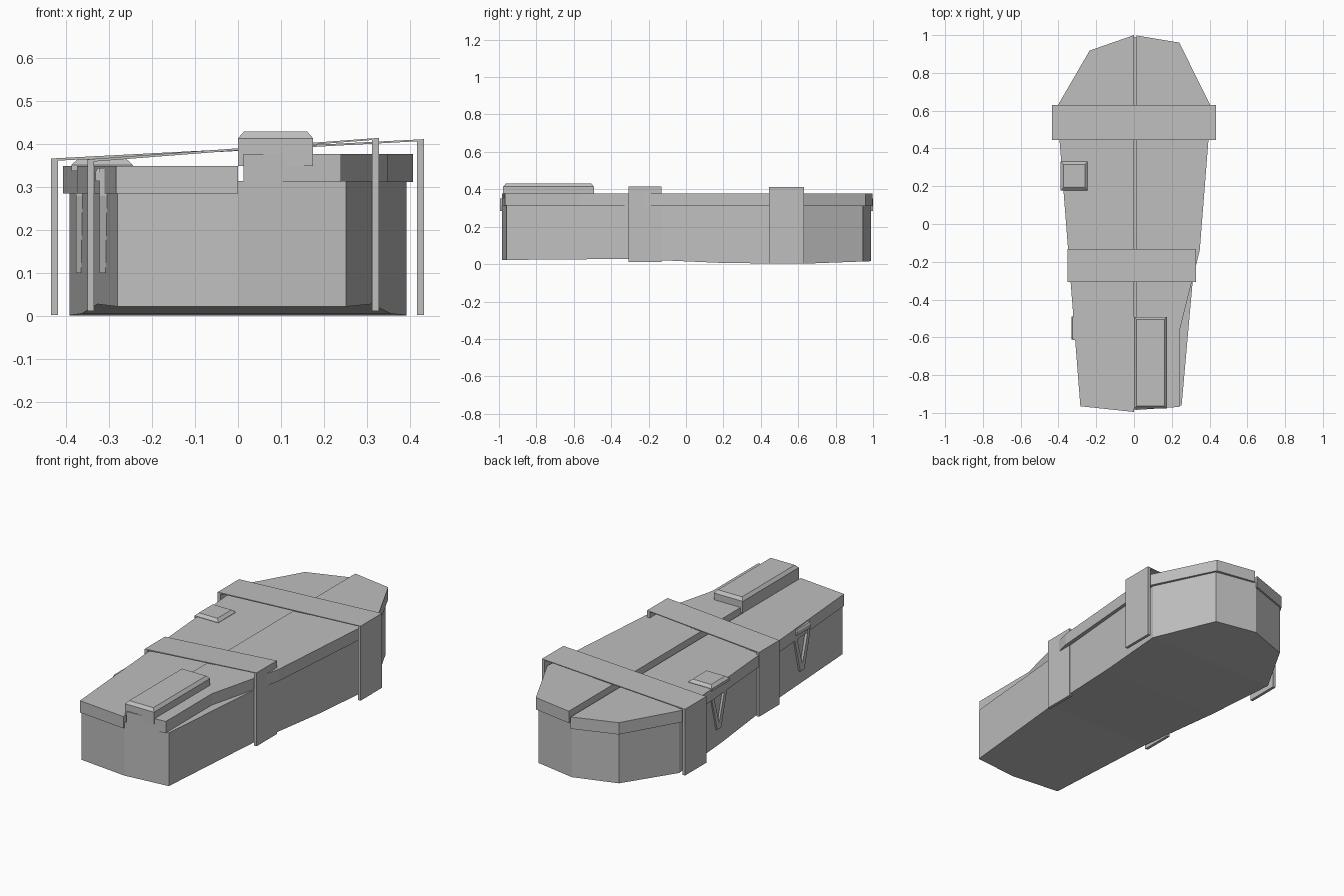
import bpy, bmesh
from mathutils import Vector

if "Cube" in bpy.data.objects:
    bpy.data.objects.remove(bpy.data.objects["Cube"])

grey = bpy.data.materials.new("stone grey")
grey.diffuse_color = (0.52, 0.52, 0.52, 1)
grey.use_nodes = True
grey.node_tree.nodes["Principled BSDF"].inputs["Base Color"].default_value = grey.diffuse_color


def finish(name, bm):
    bmesh.ops.recalc_face_normals(bm, faces=bm.faces)
    mesh = bpy.data.meshes.new(name)
    bm.to_mesh(mesh)
    bm.free()
    mesh.materials.append(grey)
    ob = bpy.data.objects.new(name, mesh)
    bpy.context.collection.objects.link(ob)
    return ob


def prism(name, outline, depth, bottom=None):
    """Extrude a closed outline of 3D points along a vector."""
    bm = bmesh.new()
    base = [bm.verts.new(p) for p in outline]
    face = bm.faces.new(base)
    out = bmesh.ops.extrude_face_region(bm, geom=[face], use_keep_orig=True)
    moved = [v for v in out["geom"] if isinstance(v, bmesh.types.BMVert)]
    bmesh.ops.translate(bm, verts=moved, vec=Vector(depth))
    if bottom:
        for v in base:
            v.co.z = bottom(v.co.y)
        bmesh.ops.triangulate(bm, faces=[face])
    return finish(name, bm)


def capped_block(name, x0, x1, y0, y1, z0, z1, z2, inset):
    """Box with a chamfered top."""
    bm = bmesh.new()
    rings = []
    for z, i in ((z0, 0), (z1, 0), (z2, inset)):
        rings.append([bm.verts.new(p) for p in (
            (x0 + i, y0 + i, z), (x1 - i, y0 + i, z),
            (x1 - i, y1 - i, z), (x0 + i, y1 - i, z))])
    bm.faces.new(rings[0])
    bm.faces.new(rings[-1])
    for a, b in zip(rings, rings[1:]):
        for k in range(4):
            bm.faces.new((a[k], a[(k + 1) % 4], b[(k + 1) % 4], b[k]))
    return finish(name, bm)


# Tapered chest with a gently bent underside
def underside(y):
    pts = [(-1, 0.022), (-0.3, 0.028), (0.2, 0.006), (0.62, 0.002), (1, 0.016)]
    for (a, za), (b, zb) in zip(pts, pts[1:]):
        if y <= b:
            return za + (zb - za) * (y - a) / (b - a)
    return pts[-1][1]


chest = [(0, -0.985), (0.252, -0.96), (0.311, -0.3), (0.355, 0.2), (0.392, 0.62),
         (0.235, 0.945), (0, 0.99), (-0.23, 0.91), (-0.392, 0.62),
         (-0.363, 0.2), (-0.327, -0.3), (-0.281, -0.955)]
prism("chest", [(x, y, 0) for x, y in chest], (0, 0, 0.315), underside)

# Two lid halves, the right one sitting higher and cut back at the foot
left_lid = [(0, -0.995), (0, 1.0), (-0.235, 0.918), (-0.408, 0.62), (-0.284, -0.965)]
prism("left_lid", [(x, y, 0.285) for x, y in left_lid], (0, 0, 0.065))
right_lid = [(0.013, -0.985), (0.24, -0.968), (0.24, -0.57), (0.348, -0.14),
             (0.408, 0.62), (0.24, 0.96), (0.013, 0.998)]
prism("right_lid", [(x, y, 0.312) for x, y in right_lid], (0, 0, 0.065))


# Straps that wrap over the lid and hang down both sides
def strap(name, xl, xr, zl, zr, foot, y0, y1, w=0.016, t=0.005):
    section = [(xl, foot), (xl, zl), (xr, zr), (xr, foot),
               (xr - w, foot), (xr - w, zr - t), (xl + w, zl - t), (xl + w, foot)]
    prism(name, [(x, y0, z) for x, z in section], (0, y1 - y0, 0))


strap("head_strap", -0.435, 0.433, 0.367, 0.412, 0.003, 0.445, 0.63)
strap("foot_strap", -0.351, 0.328, 0.365, 0.415, 0.012, -0.308, -0.132)

# Raised blocks on the lid
capped_block("long_block", 0, 0.175, -0.978, -0.492, 0.35, 0.414, 0.43, 0.014)
capped_block("small_block", -0.388, -0.245, 0.178, 0.33, 0.338, 0.352, 0.366, 0.015)


# V-shaped hanging handles on the left side
def handle(name, x0, x1, yc):
    outer = [(-0.065, 0.345), (-0.065, 0.28), (-0.018, 0.1), (0.018, 0.1),
             (0.065, 0.28), (0.065, 0.345)]
    inner = [(0.043, 0.345), (0.043, 0.28), (0, 0.135), (-0.043, 0.28), (-0.043, 0.345)]
    prism(name, [(x0, yc + y, z) for y, z in outer + inner], (x1 - x0, 0, 0))


handle("head_handle", -0.377, -0.352, 0.25)
handle("foot_handle", -0.322, -0.301, -0.55)
capped_block("foot_handle_clip", -0.332, -0.305, -0.612, -0.49, 0.315, 0.335, 0.345, 0.006)
